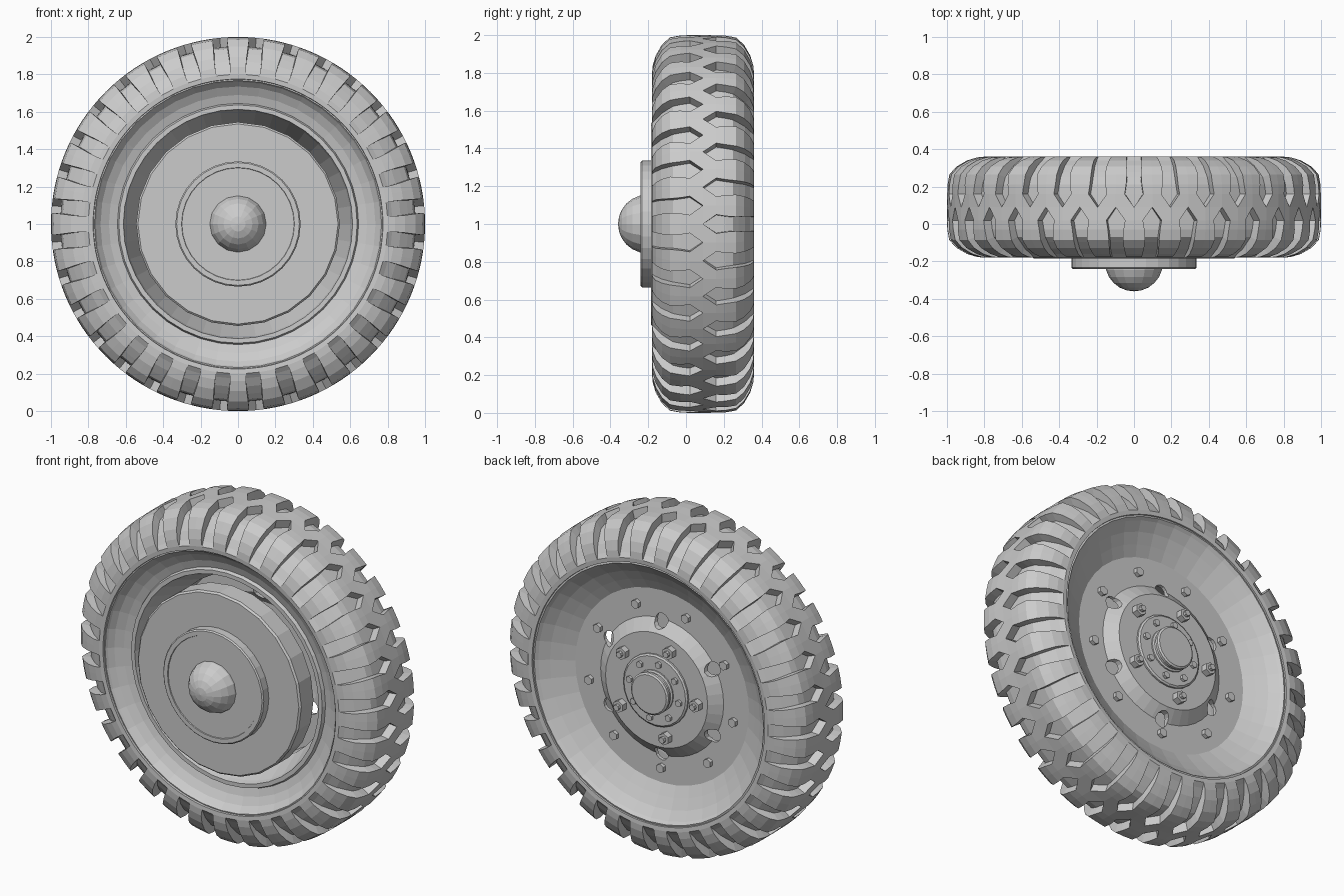
import bpy, bmesh, math
from mathutils import Matrix, Vector

cube = bpy.data.objects.get("Cube")
if cube:
    bpy.data.objects.remove(cube, do_unlink=True)

GREY = (0.6, 0.6, 0.6, 1)
mat = bpy.data.materials.new("wheel grey")
mat.use_nodes = True
mat.diffuse_color = GREY
mat.node_tree.nodes["Principled BSDF"].inputs["Base Color"].default_value = GREY
MID = 0.09      # y of the tyre's middle plane
LUGS = 32
PITCH = math.tau / LUGS


def polar(r, y, angle):
    return Vector((r * math.cos(angle), y, 1 + r * math.sin(angle)))


def finish(name, bm):
    bmesh.ops.remove_doubles(bm, verts=bm.verts, dist=0.0004)
    bmesh.ops.recalc_face_normals(bm, faces=bm.faces)
    mesh = bpy.data.meshes.new(name)
    bm.to_mesh(mesh)
    bm.free()
    mesh.materials.append(mat)
    obj = bpy.data.objects.new(name, mesh)
    bpy.context.collection.objects.link(obj)
    return obj


def lathe(name, profile, segments, closed=False):
    """Turn a (radius, y) profile about the axle."""
    bm = bmesh.new()
    rings = [[bm.verts.new(polar(r, y, math.tau * k / segments))
              for k in range(segments)] for r, y in profile]
    pairs = list(zip(rings, rings[1:]))
    if closed:
        pairs.append((rings[-1], rings[0]))
    for a, b in pairs:
        for k in range(segments):
            n = (k + 1) % segments
            bm.faces.new((a[k], a[n], b[n], b[k]))
    return finish(name, bm)


def studs(name, count, ring_r, start, y0, y1, radius, sides=6):
    """Circle of prisms pointing along the axle."""
    bm = bmesh.new()
    for k in range(count):
        centre = polar(ring_r, (y0 + y1) / 2, start + math.tau * k / count)
        bmesh.ops.create_cone(
            bm, cap_ends=True, segments=sides, radius1=radius, radius2=radius,
            depth=y1 - y0,
            matrix=Matrix.Translation(centre) @ Matrix.Rotation(math.pi / 2, 4, 'X'))
    return finish(name, bm)


# Tread rows: offset from middle, tread radius, groove offset, groove radius, half width
ROWS = [(0.0, 1.0, 0.0, 0.95, 0.0),
        (0.07, 1.0, 0.07, 0.95, 0.05),
        (0.12, 0.998, 0.12, 0.948, 0.042),
        (0.175, 0.988, 0.16, 0.938, 0.038),
        (0.217, 0.95, 0.187, 0.91, 0.039),
        (0.25, 0.893, 0.222, 0.87, 0.041),
        (0.266, 0.84, 0.25, 0.825, 0.04),
        (0.27, 0.80, 0.27, 0.80, 0.036),
        (0.268, 0.775, 0.268, 0.775, 0.034),
        (0.25, 0.772, 0.25, 0.772, 0.034)]


# Tyre with staggered pointed grooves on each half
def tyre():
    bm = bmesh.new()
    for side, phase in ((-1, 0.5), (1, 0.0)):
        for k in range(LUGS):
            angle = (k + phase) * PITCH
            previous = None
            for off, r, g_off, g_r, w in ROWS:
                y, gy, da = MID + side * off, MID + side * g_off, w / r
                row = [polar(r, y, angle - PITCH / 2), polar(r, y, angle - da),
                       polar(g_r, gy, angle - da), polar(g_r, gy, angle + da),
                       polar(r, y, angle + da), polar(r, y, angle + PITCH / 2)]
                row = [bm.verts.new(p) for p in row]
                if previous:
                    for i in range(5):
                        quad = [previous[i], previous[i + 1], row[i + 1], row[i]]
                        bm.faces.new(quad if side > 0 else quad[::-1])
                previous = row
    bmesh.ops.remove_doubles(bm, verts=bm.verts, dist=0.0004)
    bmesh.ops.dissolve_degenerate(bm, edges=bm.edges, dist=0.0003)
    return finish("tyre", bm)


tyre()

# Rim barrel: dished front, inner lip, deep cone and rear dish
lathe("rim", [(0.785, -0.165), (0.768, -0.168), (0.76, -0.155), (0.735, -0.128),
              (0.69, -0.102), (0.645, -0.088), (0.637, -0.108), (0.613, -0.108),
              (0.605, -0.075), (0.54, 0.10), (0.54, 0.21), (0.575, 0.225),
              (0.64, 0.26), (0.70, 0.295), (0.75, 0.335), (0.765, 0.352),
              (0.785, 0.347)], 40, closed=True)

# Wheel centre: flat flange rising to the hub face
centre = lathe("wheel_centre", [(0.58, 0.227), (0.41, 0.227), (0.34, 0.28),
                                (0.02, 0.28), (0.02, 0.255), (0.325, 0.255),
                                (0.395, 0.207), (0.58, 0.207)], 40, closed=True)

# Vent holes at the foot of the cone
cutter = studs("vent_cutter", 6, 0.40, math.radians(30), 0.1, 0.35, 0.042, 12)
cutter.hide_render = True
cut = centre.modifiers.new("vents", 'BOOLEAN')
cut.operation = 'DIFFERENCE'
cut.object = cutter
cut.solver = 'EXACT'
bpy.context.view_layer.objects.active = centre
bpy.ops.object.modifier_apply(modifier=cut.name)
bpy.data.objects.remove(cutter, do_unlink=True)

# Brake drum and front plate
lathe("brake_drum", [(0.0, -0.185), (0.535, -0.185), (0.545, -0.175),
                     (0.545, -0.06), (0.0, -0.06)], 24)
lathe("front_plate", [(0.0, -0.235), (0.30, -0.235), (0.302, -0.24), (0.328, -0.24),
                      (0.335, -0.233), (0.335, -0.185)], 32)

# Round axle end
bm = bmesh.new()
bmesh.ops.create_uvsphere(bm, u_segments=16, v_segments=12, radius=0.155,
                          matrix=Matrix.Translation((0, -0.205, 1))
                          @ Matrix.Rotation(math.pi / 2, 4, 'X'))
finish("axle_dome", bm)

# Rear hub and cap
lathe("rear_hub", [(0.215, 0.275), (0.215, 0.29), (0.205, 0.297), (0.0, 0.297)], 24)
lathe("hub_cap", [(0.125, 0.29), (0.125, 0.305), (0.115, 0.31), (0.115, 0.325),
                  (0.125, 0.33), (0.125, 0.345), (0.115, 0.352), (0.0, 0.352)], 24)

# Fasteners
studs("flange_bolts", 9, 0.487, math.radians(70), 0.22, 0.25, 0.027)
studs("wheel_nuts", 5, 0.275, math.radians(111), 0.275, 0.318, 0.036)
studs("wheel_studs", 5, 0.275, math.radians(111), 0.275, 0.337, 0.018, 8)
studs("hub_bolts", 8, 0.167, math.radians(10), 0.292, 0.313, 0.02)
